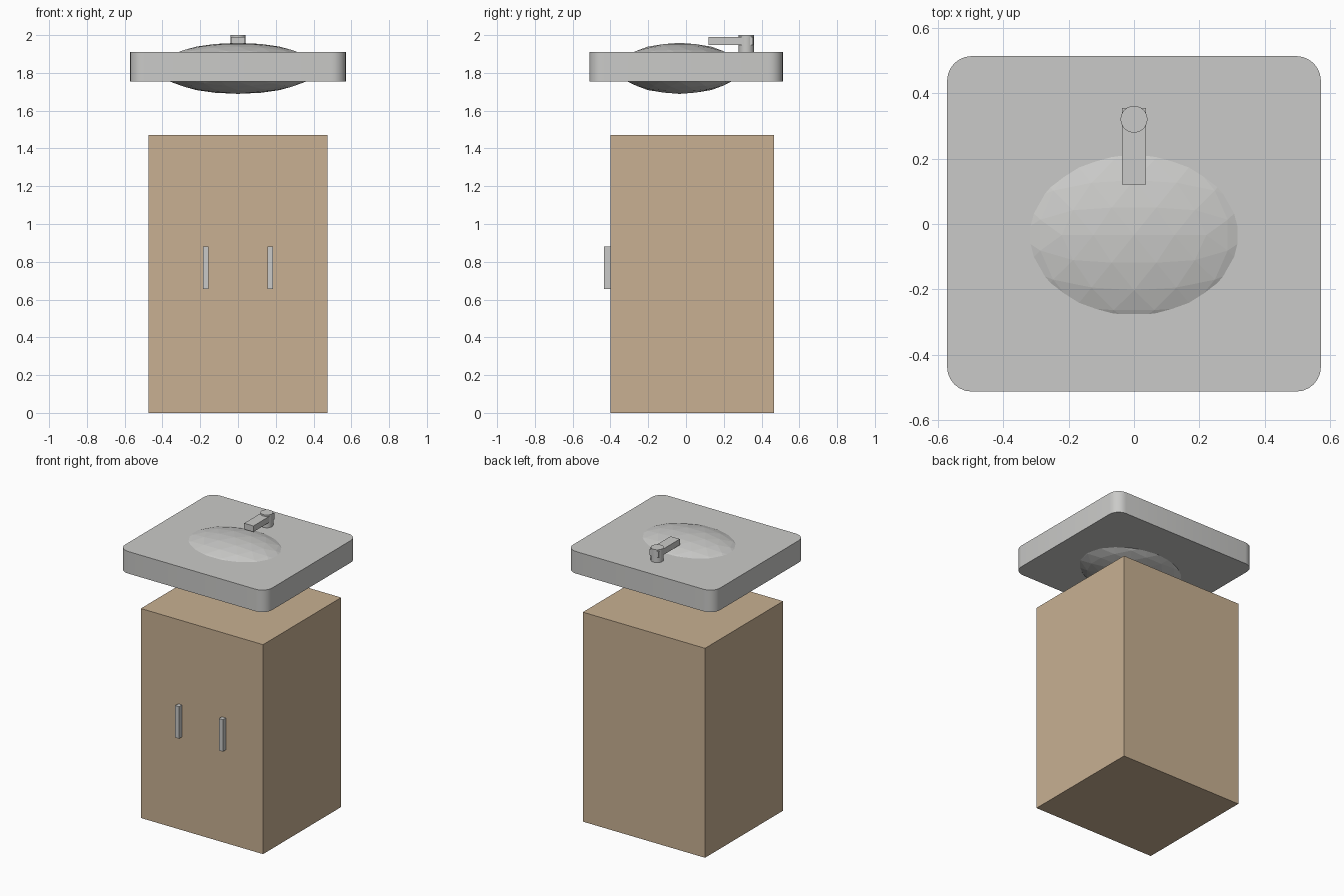
import bpy, bmesh
from math import sqrt, pi
from mathutils import Vector, Matrix

cube = bpy.data.objects.get("Cube")
if cube:
    bpy.data.objects.remove(cube, do_unlink=True)


def material(name, rgb):
    """Flat colour from 0-255 sRGB values."""
    lin = [((c / 255 + 0.055) / 1.055) ** 2.4 for c in rgb]
    mat = bpy.data.materials.new(name)
    mat.use_nodes = True
    mat.diffuse_color = (*lin, 1)
    mat.node_tree.nodes["Principled BSDF"].inputs["Base Color"].default_value = (*lin, 1)
    return mat


wood = material("light wood", (200, 176, 146))
ceramic = material("pale grey ceramic", (202, 202, 200))


def finish(name, bm, mat):
    bmesh.ops.recalc_face_normals(bm, faces=bm.faces)
    mesh = bpy.data.meshes.new(name)
    bm.to_mesh(mesh)
    bm.free()
    mesh.materials.append(mat)
    obj = bpy.data.objects.new(name, mesh)
    bpy.context.collection.objects.link(obj)
    return obj


def box(name, low, high, mat, corner=0):
    """Box between two corners, with optional rounded upright edges."""
    low, high = Vector(low), Vector(high)
    bm = bmesh.new()
    bmesh.ops.create_cube(bm, size=1, matrix=Matrix.Translation((low + high) / 2)
                          @ Matrix.Diagonal((*(high - low), 1)))
    if corner:
        upright = [e for e in bm.edges
                   if abs(e.verts[0].co.z - e.verts[1].co.z) > 0.01]
        bmesh.ops.bevel(bm, geom=upright, offset=corner, segments=6,
                        profile=0.5, affect='EDGES')
    return finish(name, bm, mat)


# Cabinet with two door handles
box("cabinet", (-0.475, -0.4, 0), (0.475, 0.467, 1.472), wood)
for side, x in (("right", -0.17), ("left", 0.17)):
    box(side + "_handle", (x - 0.015, -0.433, 0.655), (x + 0.015, -0.399, 0.88), ceramic)

# Countertop slab with rounded corners
slab = box("countertop", (-0.571, -0.512, 1.755), (0.571, 0.513, 1.91), ceramic, 0.075)
bpy.context.view_layer.objects.active = slab
slab.select_set(True)
bpy.ops.object.shade_smooth_by_angle()

# Faceted basin: a subdivided icosahedron with an edge on top, squashed
bm = bmesh.new()
phi = (1 + sqrt(5)) / 2
for a in (-1, 1):
    for b in (-phi, phi):
        for co in ((a, 0, b), (0, b, a), (b, a, 0)):
            bm.verts.new(co)
bmesh.ops.convex_hull(bm, input=bm.verts)
bmesh.ops.subdivide_edges(bm, edges=bm.edges[:], cuts=3, use_grid_fill=True)
for v in bm.verts:
    v.co.normalize()
    v.co = Vector((v.co.x * 0.42, v.co.y * 0.32 - 0.034, v.co.z * 0.135 + 1.824))
bmesh.ops.triangulate(bm, faces=bm.faces)
finish("basin", bm, ceramic)

# Tap: upright post and flat spout
bm = bmesh.new()
bmesh.ops.create_cone(bm, cap_ends=True, segments=32, radius1=0.041, radius2=0.041,
                      depth=0.1, matrix=Matrix.Translation((0, 0.32, 1.95)))
post = finish("tap_post", bm, ceramic)
bpy.ops.object.select_all(action='DESELECT')
bpy.context.view_layer.objects.active = post
post.select_set(True)
bpy.ops.object.shade_smooth_by_angle()
box("tap_spout", (-0.036, 0.12, 1.948), (0.036, 0.355, 1.99), ceramic)
